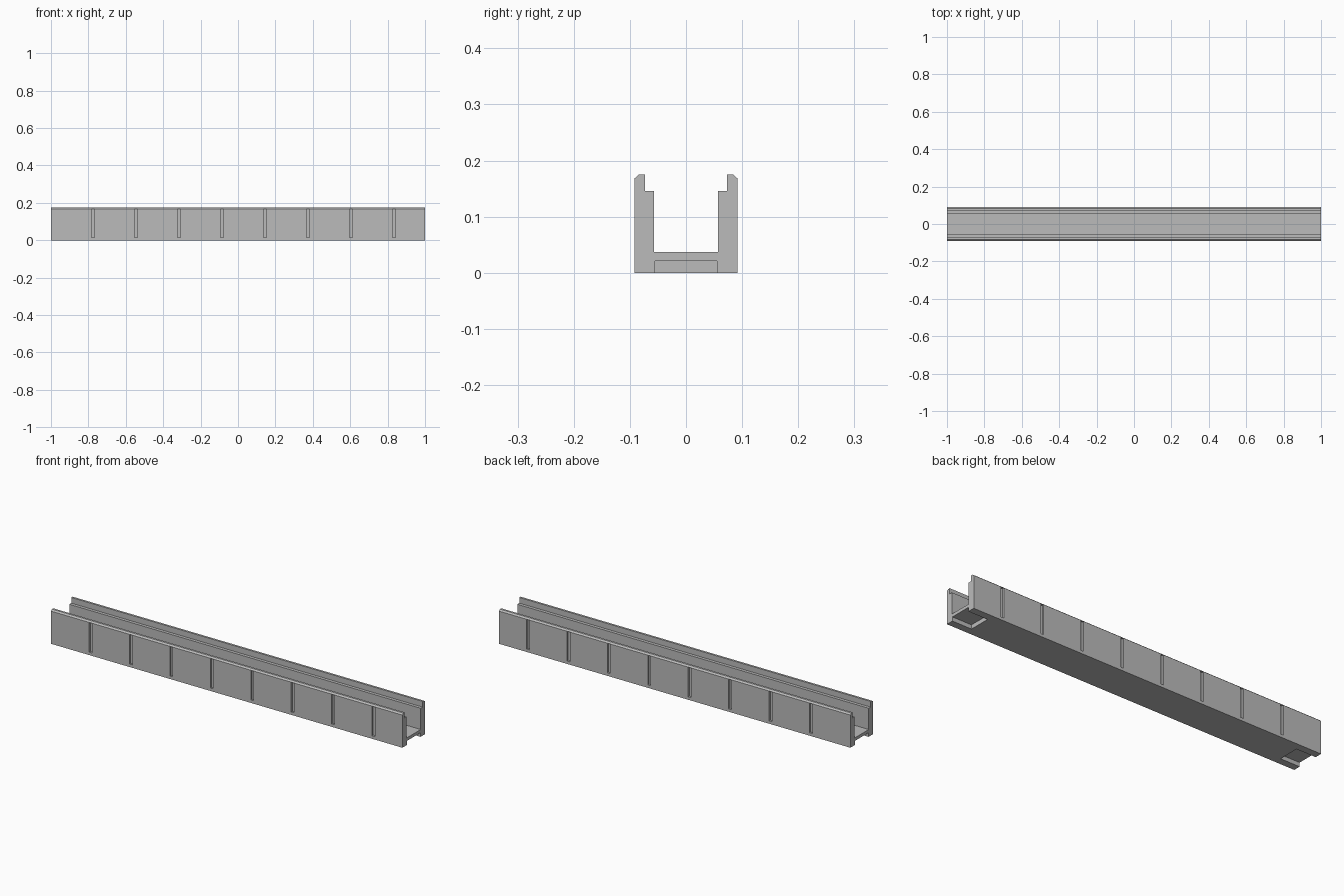
import bpy
import bmesh
from mathutils import Matrix, Vector

default = bpy.data.objects.get("Cube")
if default:
    bpy.data.objects.remove(default, do_unlink=True)

concrete = bpy.data.materials.new("concrete grey")
concrete.use_nodes = True
grey = (0.5, 0.5, 0.5, 1)
concrete.diffuse_color = grey
concrete.node_tree.nodes["Principled BSDF"].inputs["Base Color"].default_value = grey

LENGTH = 2.0
HALF_WIDTH = 0.092
CHAMFER_Z = 0.168


def add_object(name, bm):
    bmesh.ops.recalc_face_normals(bm, faces=bm.faces)
    mesh = bpy.data.meshes.new(name)
    bm.to_mesh(mesh)
    bm.free()
    mesh.materials.append(concrete)
    obj = bpy.data.objects.new(name, mesh)
    bpy.context.collection.objects.link(obj)
    return obj


def add_box(bm, center, size):
    matrix = Matrix.Translation(center) @ Matrix.Diagonal((*size, 1))
    bmesh.ops.create_cube(bm, size=1, matrix=matrix)


# Channel: U-shaped section with a grating ledge and chamfered outer rims
half = [(0.057, 0.037), (0.057, 0.146), (0.073, 0.146), (0.073, 0.175),
        (0.084, 0.175), (HALF_WIDTH, CHAMFER_Z), (HALF_WIDTH, 0)]
section = half + [(-y, z) for y, z in reversed(half)]
bm = bmesh.new()
end = bm.faces.new([bm.verts.new((-LENGTH / 2, y, z)) for y, z in section])
swept = bmesh.ops.extrude_face_region(bm, geom=[end], use_keep_orig=True)
moved = [v for v in swept["geom"] if isinstance(v, bmesh.types.BMVert)]
bmesh.ops.translate(bm, verts=moved, vec=Vector((LENGTH, 0, 0)))
channel = add_object("drain_channel", bm)

# Cutters: vertical grooves on both sides, and a recess under each end
GROOVE_DEPTH = 0.01
GROOVE_BOTTOM = 0.015
bm = bmesh.new()
groove_top = CHAMFER_Z - 0.001
for side in (-1, 1):
    for i in range(8):
        add_box(bm, (-0.775 + 0.23 * i, side * HALF_WIDTH, (GROOVE_BOTTOM + groove_top) / 2),
                (0.016, 2 * GROOVE_DEPTH, groove_top - GROOVE_BOTTOM))
    add_box(bm, (side * LENGTH / 2, 0, 0), (0.22, 0.11, 0.042))
cutter = add_object("groove_cutter", bm)
cutter.hide_render = True

# Cut the channel and drop the helper
cut = channel.modifiers.new("grooves", "BOOLEAN")
cut.operation = "DIFFERENCE"
cut.solver = "EXACT"
cut.object = cutter
bpy.context.view_layer.objects.active = channel
channel.select_set(True)
bpy.ops.object.modifier_apply(modifier=cut.name)
bpy.data.objects.remove(cutter, do_unlink=True)
